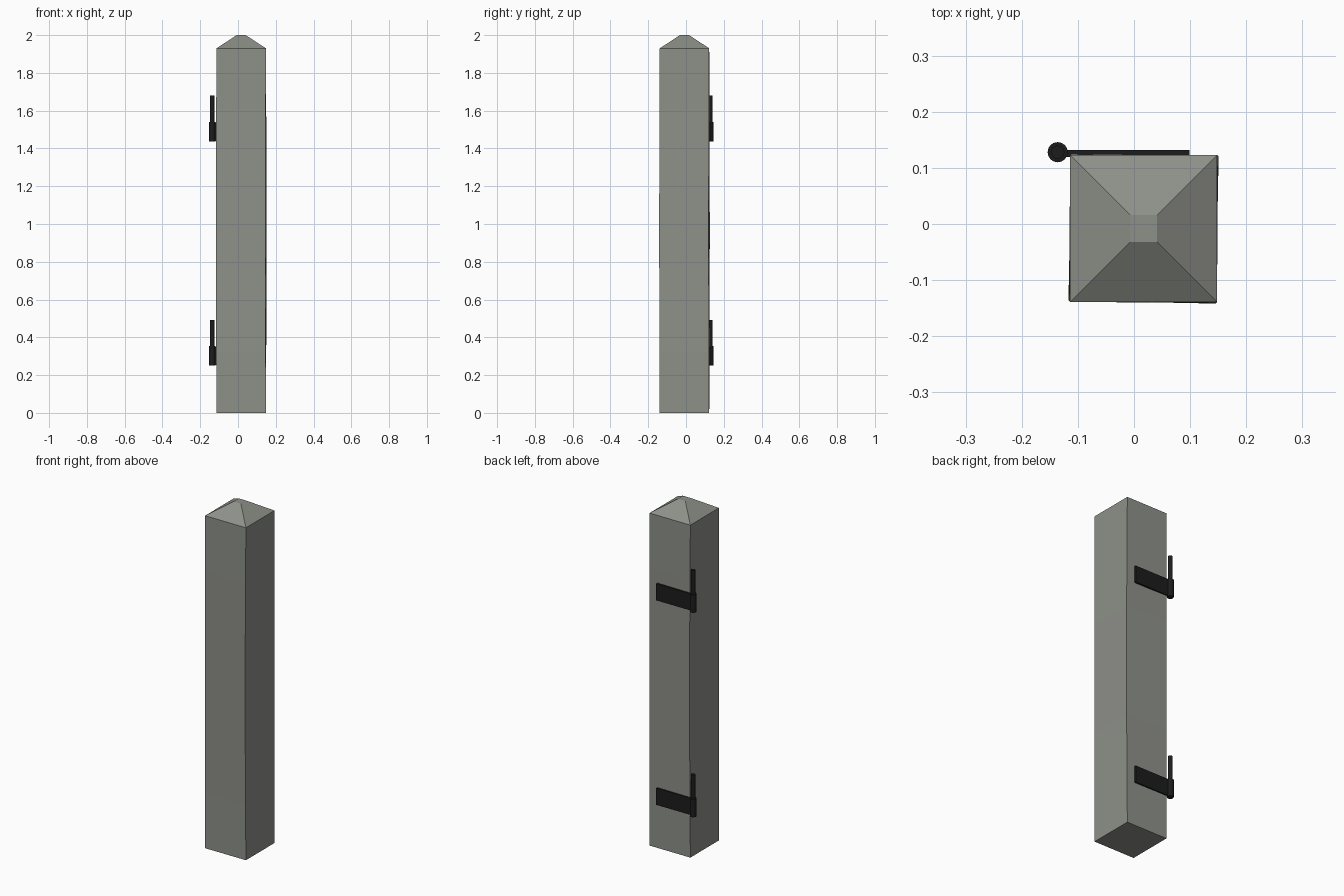
import bpy, bmesh, math
from mathutils import Matrix, Vector

cube = bpy.data.objects.get("Cube")
if cube:
    bpy.data.objects.remove(cube, do_unlink=True)


def material(name, color):
    m = bpy.data.materials.new(name)
    m.use_nodes = True
    m.diffuse_color = color
    m.node_tree.nodes["Principled BSDF"].inputs["Base Color"].default_value = color
    return m


stone = material("grey stone", (0.27, 0.28, 0.25, 1))
iron = material("black iron", (0.012, 0.012, 0.012, 1))


def add_object(name, bm, mat):
    bmesh.ops.recalc_face_normals(bm, faces=bm.faces)
    me = bpy.data.meshes.new(name)
    bm.to_mesh(me)
    bm.free()
    me.materials.append(mat)
    ob = bpy.data.objects.new(name, me)
    bpy.context.collection.objects.link(ob)
    return ob


def square_ring(bm, half, z, twist=0):
    rot = Matrix.Rotation(twist, 3, 'Z')
    center = Vector((0.017, -0.008, z))
    return [bm.verts.new(center + rot @ Vector((sx * half, sy * half, 0)))
            for sx, sy in ((-1, -1), (1, -1), (1, 1), (-1, 1))]


# Post: a slightly twisted square shaft with a blunt pyramid cap
SHAFT, STEPS = 1.93, 6
bm = bmesh.new()
rings = [square_ring(bm, 0.131, SHAFT * i / STEPS, -0.022 * math.sin(math.pi * i / STEPS))
         for i in range(STEPS + 1)]
rings.append(square_ring(bm, 0.024, 2.0))
for low, high in zip(rings, rings[1:]):
    for i in range(4):
        j = (i + 1) % 4
        bm.faces.new((low[i], low[j], high[j], high[i]))
bm.faces.new(rings[0])
bm.faces.new(rings[-1])
add_object("post", bm, stone)


def cylinder(name, radius, z0, z1):
    bm = bmesh.new()
    bmesh.ops.create_cone(bm, cap_ends=True, segments=16, radius1=radius, radius2=radius,
                          depth=z1 - z0,
                          matrix=Matrix.Translation((-0.136, 0.128, (z0 + z1) / 2)))
    add_object(name, bm, iron)


def box(name, low, high):
    low, high = Vector(low), Vector(high)
    bm = bmesh.new()
    bmesh.ops.create_cube(bm, size=1, matrix=Matrix.Translation((low + high) / 2)
                          @ Matrix.Diagonal((*(high - low), 1)))
    add_object(name, bm, iron)


# Hinges: strap on the back, barrel at the corner and upright pin
for label, z in (("lower", 0.25), ("upper", 1.437)):
    box(label + "_hinge_strap", (-0.136, 0.119, z + 0.003), (0.099, 0.132, z + 0.1))
    cylinder(label + "_hinge_barrel", 0.018, z, z + 0.103)
    cylinder(label + "_hinge_pin", 0.012, z + 0.1, z + 0.242)
